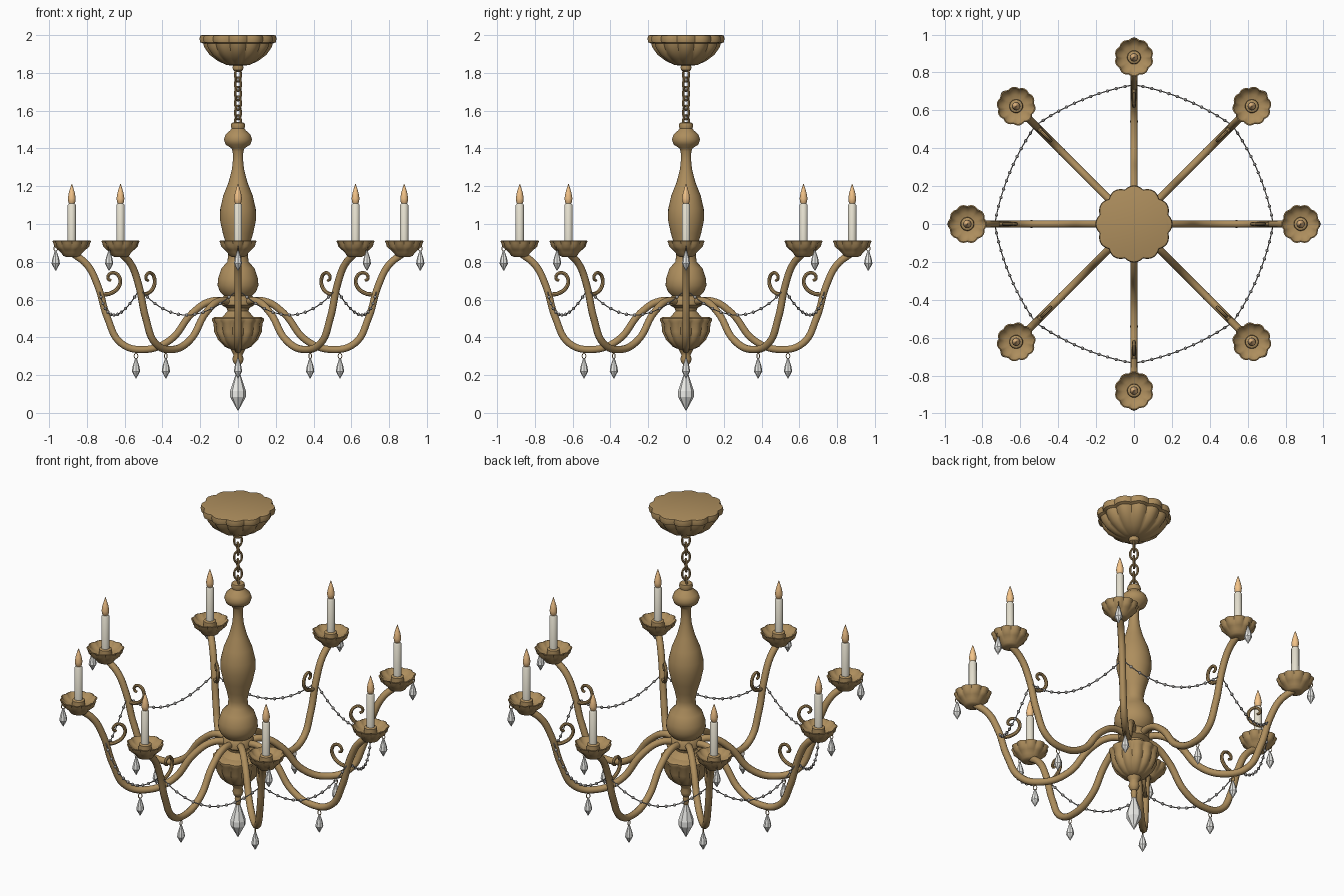
import bpy
from math import sin, cos, pi, radians
from mathutils import Vector, Matrix

if "Cube" in bpy.data.objects:
    bpy.data.objects.remove(bpy.data.objects["Cube"])


def material(name, rgb):
    m = bpy.data.materials.new(name)
    m.diffuse_color = (*rgb, 1)
    m.use_nodes = True
    m.node_tree.nodes["Principled BSDF"].inputs["Base Color"].default_value = m.diffuse_color
    return m


BRASS = material("brass", (0.42, 0.27, 0.11))
IVORY = material("ivory", (0.78, 0.74, 0.62))
FLAME = material("flame_glow", (0.90, 0.55, 0.25))
CRYSTAL = material("crystal", (0.85, 0.85, 0.82))
BEAD = material("bead_grey", (0.30, 0.29, 0.28))
N_ARMS = 8


def add(name, mesh, mat, smooth=True, loc=(0, 0, 0)):
    mesh.materials.clear()
    mesh.materials.append(mat)
    if smooth:
        mesh.shade_smooth()
        mesh.set_sharp_from_angle(angle=radians(40))
    ob = bpy.data.objects.new(name, mesh)
    ob.location = loc
    bpy.context.collection.objects.link(ob)
    return ob


def lathe(name, profile, mat, seg=32, lobes=0, smooth=True, loc=(0, 0, 0)):
    """Revolve (radius, z[, lobe depth]) points; lobes give scalloped sides."""
    verts, faces = [], []
    n = len(profile)
    for i in range(seg):
        t = 2 * pi * i / seg
        dip = 1 - abs(cos(lobes * t / 2))
        for p in profile:
            r = p[0] * (1 - (p[2] if len(p) > 2 else 0) * dip)
            verts.append((r * cos(t), r * sin(t), p[1]))
    for i in range(seg):
        j = (i + 1) % seg
        for k in range(n - 1):
            faces.append((i * n + k, j * n + k, j * n + k + 1, i * n + k + 1))
    faces.append([i * n for i in reversed(range(seg))])
    faces.append([i * n + n - 1 for i in range(seg)])
    mesh = bpy.data.meshes.new(name)
    mesh.from_pydata(verts, [], faces)
    return add(name, mesh, mat, smooth, loc)


def tube(name, pts, radius, mat, closed=False, res=8, sides=3, taper=None):
    """Round tube along a smooth curve through the points, as a mesh."""
    cu = bpy.data.curves.new(name, 'CURVE')
    cu.dimensions = '3D'
    cu.bevel_depth, cu.bevel_resolution = radius, sides
    cu.resolution_u, cu.use_fill_caps = res, True
    sp = cu.splines.new('BEZIER')
    sp.bezier_points.add(len(pts) - 1)
    sp.use_cyclic_u = closed
    for i, (b, p) in enumerate(zip(sp.bezier_points, pts)):
        b.co = p
        b.handle_left_type = b.handle_right_type = 'AUTO'
        b.radius = 1 + (taper - 1) * i / (len(pts) - 1) if taper else 1
    tmp = bpy.data.objects.new(name + "_tmp", cu)
    bpy.context.collection.objects.link(tmp)
    dg = bpy.context.evaluated_depsgraph_get()
    mesh = bpy.data.meshes.new_from_object(tmp.evaluated_get(dg))
    bpy.data.objects.remove(tmp)
    return add(name, mesh, mat)


def ring_copies(ob):
    """Repeat a part around the vertical axis, once per arm."""
    base = Matrix.Translation(ob.location)
    for i in range(1, N_ARMS):
        c = ob.copy()
        bpy.context.collection.objects.link(c)
        c.matrix_world = Matrix.Rotation(2 * pi * i / N_ARMS, 4, 'Z') @ base


def radial(pairs):
    return [(r, 0, z) for r, z in pairs]


# ceiling canopy with scalloped bowl and a knob
lathe("canopy", [(.028, 1.838), (.06, 1.842, .03), (.105, 1.862, .08), (.15, 1.895, .1),
                 (.178, 1.935, .1), (.184, 1.955, .1), (.2, 1.962, .08), (.204, 1.98, .08),
                 (.2, 1.997, .08), (.19, 2.0, .08)], BRASS, 96, 12)
lathe("canopy_knob", [(.012, 1.805), (.026, 1.815), (.029, 1.828), (.026, 1.845)], BRASS, 20)

# chain of alternating oval links
for i in range(6):
    z = 1.79 - i * .05
    link = tube("chain_link", [(.021 * cos(a), 0, .036 * sin(a)) for a in
                               [k * pi / 4 for k in range(8)]], .006, BRASS, True, 3, 2)
    link.location.z = z
    link.rotation_euler.z = pi / 4 + i * pi / 2

# turned column
lathe("column", [(.015, 1.54), (.034, 1.535), (.038, 1.52), (.034, 1.505), (.042, 1.495),
                 (.065, 1.475), (.075, 1.448), (.065, 1.42), (.036, 1.402), (.028, 1.385),
                 (.027, 1.34), (.032, 1.29), (.05, 1.22), (.078, 1.15), (.094, 1.08),
                 (.095, 1.02), (.08, .95), (.062, .89), (.052, .84), (.056, .8),
                 (.088, .765), (.106, .71), (.108, .675), (.095, .64), (.075, .62),
                 (.085, .605), (.085, .57), (.06, .555), (.055, .54), (.08, .51),
                 (.11, .5)][::-1], BRASS, 40)

# fluted bowl, finial and its beads
lathe("hub_bowl", [(.035, .335), (.07, .35, .05), (.105, .385, .1), (.126, .43, .1),
                   (.13, .475, .1), (.137, .487, .06), (.137, .5, .06), (.125, .507, .05),
                   (.05, .51)], BRASS, 96, 12)
lathe("finial", [(.008, .2), (.014, .21), (.018, .24), (.014, .255), (.024, .265),
                 (.03, .285), (.024, .305), (.028, .315), (.04, .34)], BRASS, 24)
lathe("centre_crystal", [(.002, .012), (.042, .085), (.042, .115), (.016, .195), (.01, .215)],
      CRYSTAL, 8, smooth=False)

# curved arms and scrolls
ring_copies(tube("arm", radial([(.04, .585), (.14, .592), (.24, .53), (.36, .385), (.5, .335),
                                (.62, .37), (.69, .5), (.745, .68), (.8, .785), (.875, .845)]),
                 .0195, BRASS, res=7))
ring_copies(tube("arm_scroll", radial([(.725, .625), (.67, .635), (.63, .67), (.625, .71),
                                       (.65, .74), (.68, .735), (.688, .71), (.672, .7)]),
                 .0115, BRASS, res=5, sides=2, taper=.65))

# scalloped drip pans with sockets, candles and flames
R = .88
ring_copies(lathe("drip_pan", [(.03, .825), (.046, .832), (.056, .848), (.075, .865, .05),
                               (.092, .88, .1), (.097, .898, .1), (.103, .91, .08),
                               (.097, .912, .08), (.085, .893, .08), (.06, .88), (.036, .876),
                               (.034, .905), (.028, .91)],
                  BRASS, 80, 10, loc=(R, 0, 0)))
ring_copies(lathe("candle", [(.022, .88), (.022, 1.1), (.016, 1.108)], IVORY, 20, loc=(R, 0, 0)))
ring_copies(lathe("flame", [(.008, 1.1), (.018, 1.115), (.021, 1.135), (.016, 1.165),
                            (.007, 1.195), (.001, 1.213)], FLAME, 16, loc=(R, 0, 0)))


# hanging crystal drops with wire rings
def drop(name, r, top):
    ring_copies(lathe(name, [(.002, top - .132), (.022, top - .095), (.018, top - .07),
                             (.004, top - .025)], CRYSTAL, 8, smooth=False, loc=(r, 0, 0)))
    ring_copies(tube(name + "_ring", [(r + .01 * cos(a), 0, top - .014 + .014 * sin(a))
                                      for a in (0, pi / 2, pi, 3 * pi / 2)],
                     .0025, BRASS, True, 3, 1))


drop("arm_drop", .54, .315)
drop("pan_drop", .965, .885)

# beaded swags between neighbouring arms
STEPS = 12
swag = []
for k in range(STEPS + 1):
    u = k / STEPS
    a = u * 2 * pi / N_ARMS
    s = 4 * u * (1 - u)
    rad = .735 - .025 * s
    swag.append(Vector((rad * cos(a), rad * sin(a), .655 - .137 * s)))
ring_copies(tube("swag_string", swag, .003, BEAD, res=2, sides=1))
for p in swag[:-1]:
    h = .009
    bead = lathe("swag_bead", [(h * max(.05, sin(t * pi / 6)), -h * cos(t * pi / 6))
                               for t in range(7)], BEAD, 10, loc=p)
    ring_copies(bead)
